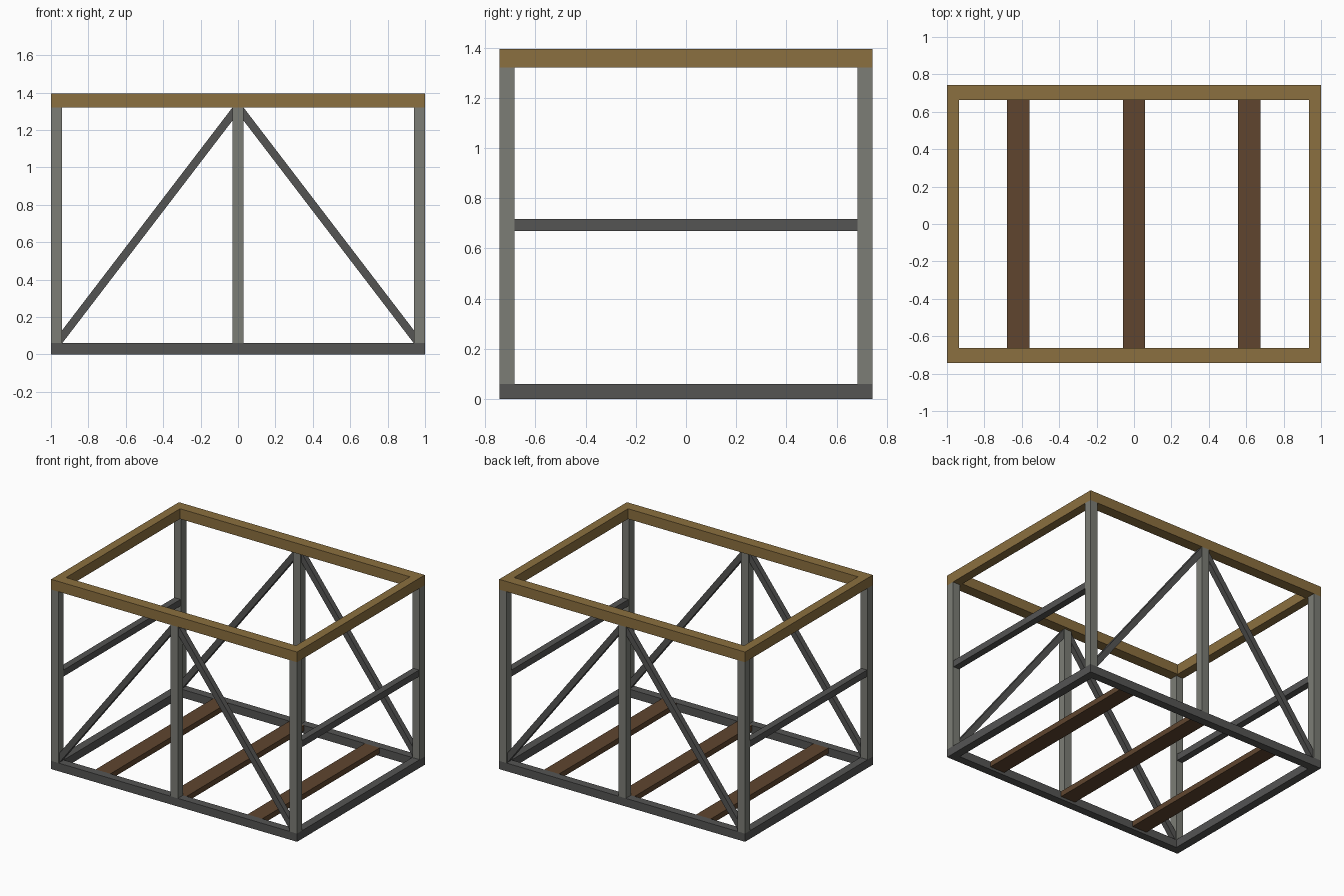
import bpy

if "Cube" in bpy.data.objects:
    bpy.data.objects.remove(bpy.data.objects["Cube"])

def material(name, rgb):
    m = bpy.data.materials.new(name)
    m.diffuse_color = (*rgb, 1)
    m.use_nodes = True
    m.node_tree.nodes["Principled BSDF"].inputs["Base Color"].default_value = m.diffuse_color
    return m

DARK = material("dark_steel", (0.09, 0.09, 0.088))
POST = material("grey_steel", (0.2, 0.205, 0.18))
WOOD = material("light_wood", (0.26, 0.16, 0.05))
BOARD = material("brown_wood", (0.115, 0.06, 0.028))

def mesh(name, verts, mat):
    # verts: 4 corners of one end, then 4 matching corners of the other
    faces = [(3, 2, 1, 0), (4, 5, 6, 7)]
    faces += [(i, (i + 1) % 4, (i + 1) % 4 + 4, i + 4) for i in range(4)]
    me = bpy.data.meshes.new(name)
    me.from_pydata(verts, [], faces)
    me.materials.append(mat)
    ob = bpy.data.objects.new(name, me)
    bpy.context.collection.objects.link(ob)
    return ob

def beam(name, x, y, z, mat):
    # axis-aligned beam from (min, max) pairs
    ring = [(x[0], y[0]), (x[1], y[0]), (x[1], y[1]), (x[0], y[1])]
    return mesh(name, [(a, b, c) for c in z for a, b in ring], mat)

def span(side, inner, outer):
    return tuple(sorted((side * inner, side * outer)))

T = 0.06             # tube size
X, Y = 1.0, 0.742    # half width, half depth
Z1, Z2 = 1.32, 1.395  # top of posts, top of wooden frame

# Front and back trusses
for sy, label in ((-1, "front"), (1, "back")):
    ys = span(sy, Y - T, Y)
    beam(f"{label}_base_rail", (-X, X), ys, (0, T), DARK)
    beam(f"{label}_middle_post", (-T / 2, T / 2), ys, (T, Z1), POST)
    beam(f"{label}_top_rail", (-X, X), span(sy, Y - 0.08, Y), (Z1, Z2), WOOD)
    for sx, side in ((-1, "left"), (1, "right")):
        beam(f"{label}_{side}_post", span(sx, X - T, X), ys, (T, Z1), POST)
        # Diagonal brace with ends cut vertically against the posts
        y0, y1 = span(sy, Y - 0.05, Y - 0.01)
        lo, hi = sx * (X - T), sx * T / 2
        if sx > 0:
            ends = [(hi, 1.25, Z1), (lo, T, 0.13)]
        else:
            ends = [(lo, T, 0.13), (hi, 1.25, Z1)]
        verts = []
        for x, a, b in ends:
            verts += [(x, y0, a), (x, y1, a), (x, y1, b), (x, y0, b)]
        mesh(f"{label}_{side}_brace", verts, DARK)

# Side rails
for sx, side in ((-1, "left"), (1, "right")):
    inner = (-Y + T, Y - T)
    beam(f"{side}_base_rail", span(sx, X - T, X), inner, (0, T), DARK)
    beam(f"{side}_middle_rail", span(sx, X - 0.055, X - 0.005), inner, (0.67, 0.718), DARK)
    beam(f"{side}_top_rail", span(sx, X - 0.065, X), (-Y + 0.08, Y - 0.08), (Z1, Z2), WOOD)

# Floor boards
for i, x in enumerate((-0.62, 0, 0.615)):
    beam(f"floor_board_{i + 1}", (x - 0.06, x + 0.06), (-Y + T, Y - T), (0.02, 0.06), BOARD)

# Consistent outward normals
import bmesh
for ob in bpy.context.collection.objects:
    bm = bmesh.new()
    bm.from_mesh(ob.data)
    bmesh.ops.recalc_face_normals(bm, faces=bm.faces)
    bm.to_mesh(ob.data)
    bm.free()
